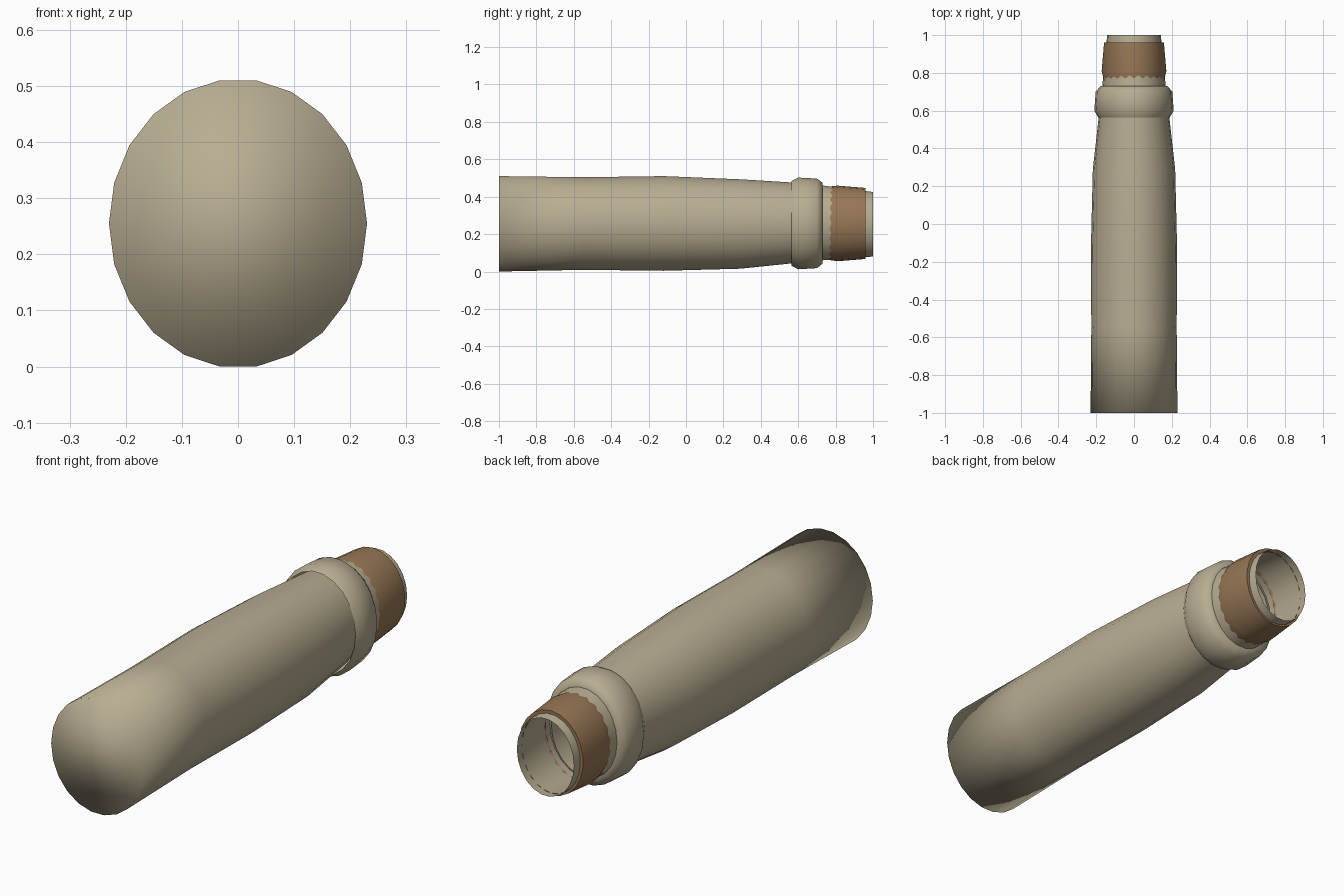
import bpy
import bmesh
import math

cube = bpy.data.objects.get("Cube")
if cube:
    bpy.data.objects.remove(cube, do_unlink=True)

SIDES = 22
# Top vertices straddle the vertical, so widen the oval to reach the given heights
REACH = 1 / math.cos(math.pi / SIDES)


def make_material(name, colour):
    mat = bpy.data.materials.new(name)
    mat.use_nodes = True
    mat.diffuse_color = (*colour, 1)
    mat.node_tree.nodes["Principled BSDF"].inputs["Base Color"].default_value = (*colour, 1)
    return mat


def loft(name, rings, mat, cap=False, turn=0.0, sharp=None):
    """Skin oval rings (y, half width, low z, high z) along the y axis."""
    bm = bmesh.new()
    loops = []
    for y, rx, low, high in rings:
        mid, rz = (low + high) / 2, (high - low) / 2 * REACH
        angles = [math.tau * (i + turn) / SIDES for i in range(SIDES)]
        loops.append([bm.verts.new((rx * math.cos(a), y, mid + rz * math.sin(a)))
                      for a in angles])
    for a, b in zip(loops, loops[1:]):
        for i in range(SIDES):
            j = (i + 1) % SIDES
            bm.faces.new((a[i], b[i], b[j], a[j]))
    if cap:
        bm.faces.new(loops[0])
    mesh = bpy.data.meshes.new(name)
    bm.to_mesh(mesh)
    bm.free()
    mesh.materials.append(mat)
    mesh.shade_smooth()
    obj = bpy.data.objects.new(name, mesh)
    bpy.context.collection.objects.link(obj)
    if sharp:
        bpy.ops.object.select_all(action="DESELECT")
        obj.select_set(True)
        bpy.context.view_layer.objects.active = obj
        bpy.ops.object.shade_smooth_by_angle(angle=math.radians(sharp))


tan = make_material("tan", (0.48, 0.42, 0.29))
brown = make_material("brown", (0.31, 0.185, 0.092))

# Long grip with a flat, softly shaded front end
loft("grip", [
    (-1.0, 0.23, 0.0, 0.51),
    (-0.55, 0.226, 0.009, 0.504),
    (-0.12, 0.228, 0.004, 0.51),
    (0.29, 0.218, 0.015, 0.493),
    (0.60, 0.183, 0.047, 0.474),
], tan, cap=True)

# Rounded collar
loft("collar", [
    (0.565, 0.190, 0.03, 0.485),
    (0.60, 0.210, 0.012, 0.502),
    (0.70, 0.203, 0.018, 0.497),
    (0.73, 0.178, 0.042, 0.474),
    (0.73, 0.160, 0.065, 0.450),
], tan, sharp=55)

# Hollow tapered neck
loft("neck", [
    (0.60, 0.170, 0.056, 0.464),
    (0.73, 0.168, 0.060, 0.460),
    (1.0, 0.142, 0.080, 0.425),
], tan, sharp=55)

# Sleeve that emerges from the neck with an uneven front edge
loft("sleeve", [
    (0.765, 0.162, 0.064, 0.452),
    (0.81, 0.173, 0.057, 0.457),
    (0.96, 0.160, 0.069, 0.445),
    (0.96, 0.145, 0.078, 0.428),
], brown, turn=0.5, sharp=55)
